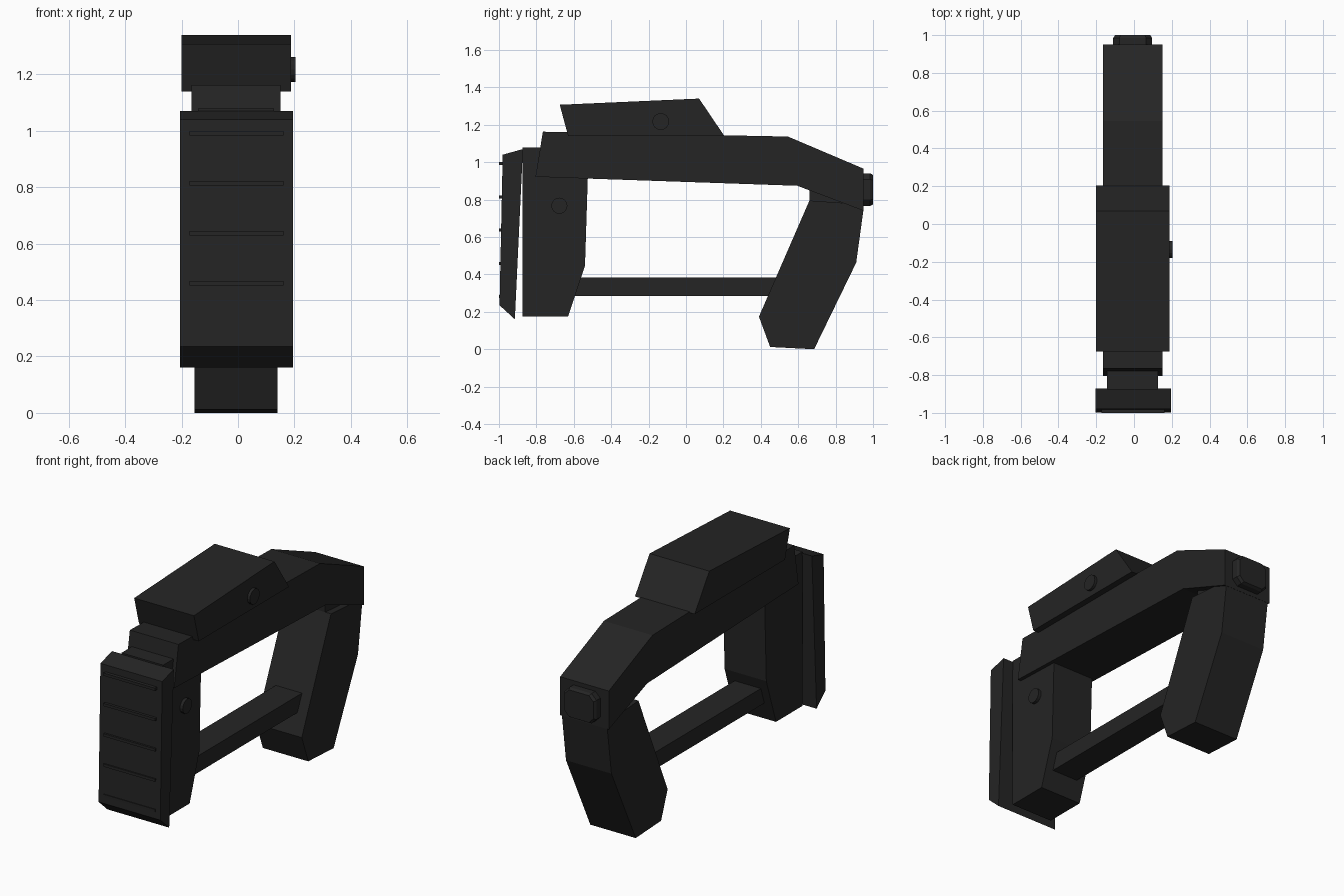
import bpy, bmesh, math

if "Cube" in bpy.data.objects:
    bpy.data.objects.remove(bpy.data.objects["Cube"])

black = bpy.data.materials.new("matte black")
black.diffuse_color = (0.018, 0.018, 0.018, 1)
black.use_nodes = True
black.node_tree.nodes["Principled BSDF"].inputs["Base Color"].default_value = black.diffuse_color
CX = -0.007  # shared centre plane of the body


def finish(name, bm):
    bmesh.ops.recalc_face_normals(bm, faces=bm.faces)
    me = bpy.data.meshes.new(name)
    bm.to_mesh(me)
    bm.free()
    me.materials.append(black)
    ob = bpy.data.objects.new(name, me)
    bpy.context.collection.objects.link(ob)
    return ob


def profile(name, pts, x0, x1):
    """Extrude a side profile of (y, z) points from x0 to x1."""
    bm = bmesh.new()
    face = bm.faces.new([bm.verts.new((x0, y, z)) for y, z in pts])
    ext = bmesh.ops.extrude_face_region(bm, geom=[face])
    verts = [v for v in ext["geom"] if isinstance(v, bmesh.types.BMVert)]
    bmesh.ops.translate(bm, verts=verts, vec=(x1 - x0, 0, 0))
    return finish(name, bm)


def box(name, x0, x1, y0, y1, z0, z1):
    return profile(name, [(y0, z0), (y1, z0), (y1, z1), (y0, z1)], x0, x1)


def button(name, y, z, r, x0, x1):
    pts = [(y + r * math.cos(math.tau * i / 16), z + r * math.sin(math.tau * i / 16))
           for i in range(16)]
    return profile(name, pts, x0, x1)


# Main beam and raised top housing
profile("top_beam", [(-0.765, 1.163), (0.545, 1.137), (0.95, 0.965),
                     (0.95, 0.74), (0.595, 0.874), (-0.805, 0.922)], -0.165, 0.15)
profile("top_housing", [(-0.675, 1.307), (0.07, 1.34), (0.205, 1.14), (-0.63, 1.14)],
        -0.2, 0.187)
button("housing_button", -0.135, 1.217, 0.045, 0.15, 0.203)

# Front upright with its side button
profile("front_upright", [(-0.875, 1.078), (-0.7, 1.078), (-0.525, 0.92), (-0.54, 0.447),
                          (-0.63, 0.175), (-0.875, 0.175)], -0.142, 0.128)
button("upright_button", -0.677, 0.767, 0.043, 0.1, 0.146)

# Ribbed front pad
profile("front_pad", [(-0.98, 1.04), (-0.872, 1.07), (-0.915, 0.16), (-0.997, 0.235)],
        -0.205, 0.195)
for i in range(5):
    z = 0.992 - 0.1775 * i
    box(f"pad_rib_{i + 1}", -0.172, 0.162, -1.0, -0.96, z - 0.008, z + 0.008)

# Rear grip and the neck joining it to the beam
profile("rear_grip", [(0.66, 0.795), (0.39, 0.174), (0.45, 0.012), (0.685, 0.0),
                      (0.91, 0.463), (0.948, 0.74), (0.94, 0.775)], -0.154, 0.14)
box("grip_neck", CX - 0.11, CX + 0.11, 0.66, 0.85, 0.74, 0.92)

# Lower cross bar
box("cross_bar", CX - 0.085, CX + 0.085, -0.66, 0.52, 0.285, 0.383)

# Chamfered end cap on the rear of the beam
bm = bmesh.new()
w, h, c = 0.103, 0.0875, 0.032
outline = [(w, h - c), (w - c, h), (c - w, h), (-w, h - c),
           (-w, c - h), (c - w, -h), (w - c, -h), (w, c - h)]
rings = [[bm.verts.new((CX + x * s, y, 0.853 + z * s)) for x, z in outline]
         for y, s in ((0.93, 1), (0.985, 1), (1.0, 0.9))]
for a, b in zip(rings, rings[1:]):
    for i in range(8):
        j = (i + 1) % 8
        bm.faces.new((a[i], a[j], b[j], b[i]))
bm.faces.new(rings[0])
bm.faces.new(rings[-1])
finish("end_cap", bm)
